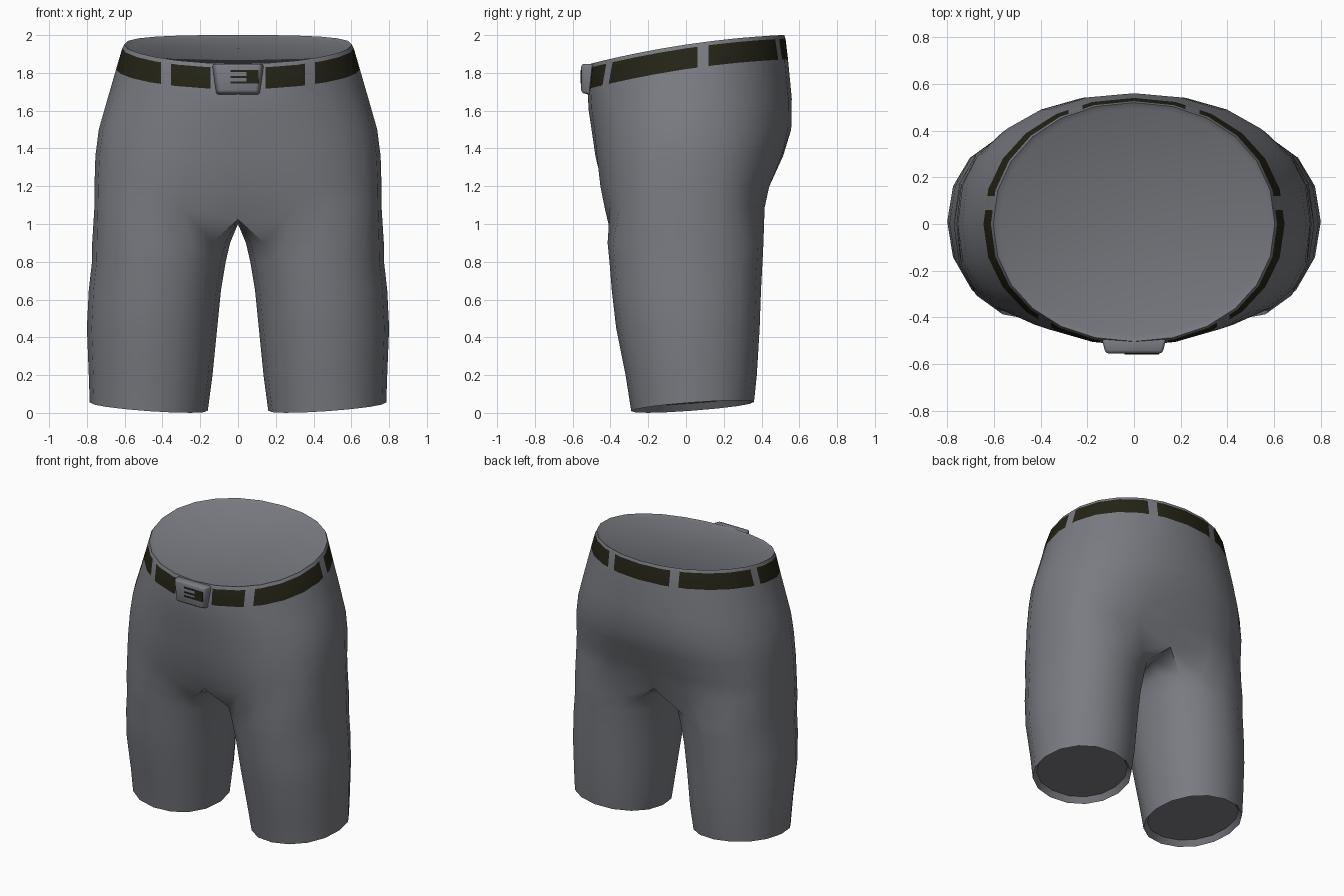
import bpy, bmesh, math
from mathutils import Vector

if "Cube" in bpy.data.objects:
    bpy.data.objects.remove(bpy.data.objects["Cube"])


def material(name, rgb):
    m = bpy.data.materials.new(name)
    m.diffuse_color = (*rgb, 1)
    m.use_nodes = True
    m.node_tree.nodes["Principled BSDF"].inputs["Base Color"].default_value = m.diffuse_color
    return m


cloth = material("grey cloth", (0.195, 0.20, 0.222))
leather = material("dark leather", (0.018, 0.017, 0.008))


def power(v, n):
    return math.copysign(abs(v) ** (2 / n), v)


def rim_z(y):
    return 1.95 + 0.15 * y - 0.10 * y * y


# Left half of the trousers, mirrored later
bm = bmesh.new()
tag = bm.faces.layers.int.new("band")
OUT, ALL = 13, 16   # outer-arc vertices, full leg-ring vertices


def leg_ring(z, x0, x1, yf, yb, n, hem=0.0):
    cx, rx, cy, ry = (x0 + x1) / 2, (x1 - x0) / 2, (yf + yb) / 2, (yb - yf) / 2
    ring = []
    for i in range(ALL):
        a = math.radians(-135 + 22.5 * i)
        x, y = cx + rx * power(math.cos(a), n), cy + ry * power(math.sin(a), n)
        ring.append(bm.verts.new((x, y, z + hem * (0.075 * y + 0.07 * (x - cx)))))
    return ring


def hip_ring(z, X, yf, yb, n, dip=0.0, tilt=0.0, below_rim=None, sag=0.0):
    ring = []
    for i in range(OUT):
        a = math.radians(-90 + 15 * i)
        x = 0.0 if i in (0, OUT - 1) else X * power(math.cos(a), n)
        s = power(math.sin(a), n)
        y = (yb if s > 0 else -yf) * s
        inner = max(0, 1 - x / 0.4) ** 2
        y *= 1 - dip * inner
        h = rim_z(y) - below_rim if below_rim is not None else z + tilt * y
        ring.append(bm.verts.new((x, y, h - sag * inner)))
    return ring


def loft(a, b, closed):
    faces = []
    for i in range(len(a) if closed else len(a) - 1):
        j = (i + 1) % len(a)
        faces.append(bm.faces.new((a[i], a[j], b[j], b[i])))
    return faces


# Leg from the recessed hem cap to the crotch
rings = [leg_ring(0.068, 0.185, 0.76, -0.265, 0.335, 2.1, 1),
         leg_ring(0.031, 0.16, 0.785, -0.29, 0.36, 2.1, 1),
         leg_ring(0.20, 0.135, 0.79, -0.32, 0.375, 2.1),
         leg_ring(0.45, 0.11, 0.80, -0.37, 0.39, 2.1),
         leg_ring(0.65, 0.09, 0.79, -0.393, 0.397, 2.15),
         leg_ring(0.80, 0.065, 0.773, -0.405, 0.405, 2.2),
         leg_ring(0.90, 0.042, 0.772, -0.415, 0.41, 2.25)]
bm.faces.new(rings[0][::-1])
for a, b in zip(rings, rings[1:]):
    loft(a, b, True)

# Crotch: outer arc continues up, inner arc closes on the centre line
crotch = hip_ring(1.09, 0.76, -0.445, 0.43, 2.9, 0.14, sag=0.065)
arch = [bm.verts.new((0, y, 1.0)) for y in (0.2, 0, -0.2)]
loft(rings[-1], crotch + arch, True)

# Hips, belt band, rim and recessed waist cap
hips = [crotch,
        hip_ring(1.20, 0.76, -0.468, 0.455, 2.65, 0.07, sag=0.03),
        hip_ring(1.36, 0.755, -0.487, 0.522, 2.4, 0.015),
        hip_ring(1.50, 0.737, -0.50, 0.557, 2.25),
        hip_ring(1.63, 0.70, -0.515, 0.56, 2.15, 0, 0.06),
        hip_ring(0, 0.645, -0.522, 0.54, 2.1, below_rim=0.13),
        hip_ring(0, 0.613, -0.512, 0.527, 2.1, below_rim=0.02),
        hip_ring(0, 0.603, -0.503, 0.52, 2.1, below_rim=0),
        hip_ring(0, 0.575, -0.475, 0.495, 2.1, below_rim=0.015)]
for k, (a, b) in enumerate(zip(hips, hips[1:])):
    for f in loft(a, b, False):
        f[tag] = int(k == 5)
centre = bm.verts.new((0, 0, rim_z(0) - 0.022))
for a, b in zip(hips[-1], hips[-1][1:]):
    bm.faces.new((a, b, centre))

# Cut the belt band at the loop edges and colour the strips between them
cuts = [(0, 0.145, -1), (0, 0.355, -1), (0, 0.408, -1),
        (1, 0.06, 0), (1, 0.12, 0), (0, 0.22, 1), (0, 0.28, 1)]
for axis, pos, side in cuts:
    faces = [f for f in bm.faces if f[tag] and
             (side == 0 or f.calc_center_median().y * side > 0)]
    geom = set(faces)
    for f in faces:
        geom.update(f.edges)
        geom.update(f.verts)
    co, no = Vector((0, 0, 0)), Vector((0, 0, 0))
    co[axis], no[axis] = pos, 1
    bmesh.ops.bisect_plane(bm, geom=list(geom), plane_co=co, plane_no=no, dist=1e-5)


def is_loop(c):
    if 0.06 < c.y < 0.12:
        return True
    if c.y < 0:
        return c.x < 0.145 or 0.355 < c.x < 0.408
    return 0.22 < c.x < 0.28


for f in bm.faces:
    if f[tag] and not is_loop(f.calc_center_median()):
        f.material_index = 1
bmesh.ops.recalc_face_normals(bm, faces=bm.faces[:])


def finish(bm, name, mats, smooth=True):
    me = bpy.data.meshes.new(name)
    bm.to_mesh(me)
    bm.free()
    ob = bpy.data.objects.new(name, me)
    bpy.context.collection.objects.link(ob)
    for m in mats:
        me.materials.append(m)
    bpy.context.view_layer.objects.active = ob
    ob.select_set(True)
    if smooth:
        bpy.ops.object.shade_smooth_by_angle(angle=math.radians(50))
    ob.select_set(False)
    return ob


shorts = finish(bm, "shorts", [cloth, leather])
mirror = shorts.modifiers.new("mirror", 'MIRROR')
mirror.use_clip = True
mirror.merge_threshold = 0.002


# Buckle: tapered block on the belt front
def block(name, x0, x1, y0, y1, z0, z1, mat, taper=1.0, bevel=0.0):
    b = bmesh.new()
    bmesh.ops.create_cube(b, size=1)
    for v in b.verts:
        front, low = v.co.y < 0, v.co.z < 0
        k = (taper if front else 1) * (0.85 if low and taper < 1 else 1)
        v.co = Vector(((x0 + x1) / 2 + v.co.x * (x1 - x0) * k,
                       y0 if front else y1,
                       z0 + (0.015 if front and bevel else 0) if low else z1))
    if bevel:
        bmesh.ops.bevel(b, geom=b.edges[:], offset=bevel, segments=2,
                        profile=0.5, affect='EDGES')
    return finish(b, name, [mat], smooth=bevel > 0)


block("buckle", -0.14, 0.14, -0.555, -0.49, 1.68, 1.847, cloth, 0.88, 0.014)
# Dark opening and prong slots on the buckle face
block("buckle_opening", 0.045, 0.108, -0.559, -0.552, 1.745, 1.815, leather)
for i, z in enumerate((1.745, 1.773, 1.806)):
    block(f"buckle_slot_{i + 1}", -0.04, 0.045, -0.559, -0.552, z, z + 0.01, leather)
